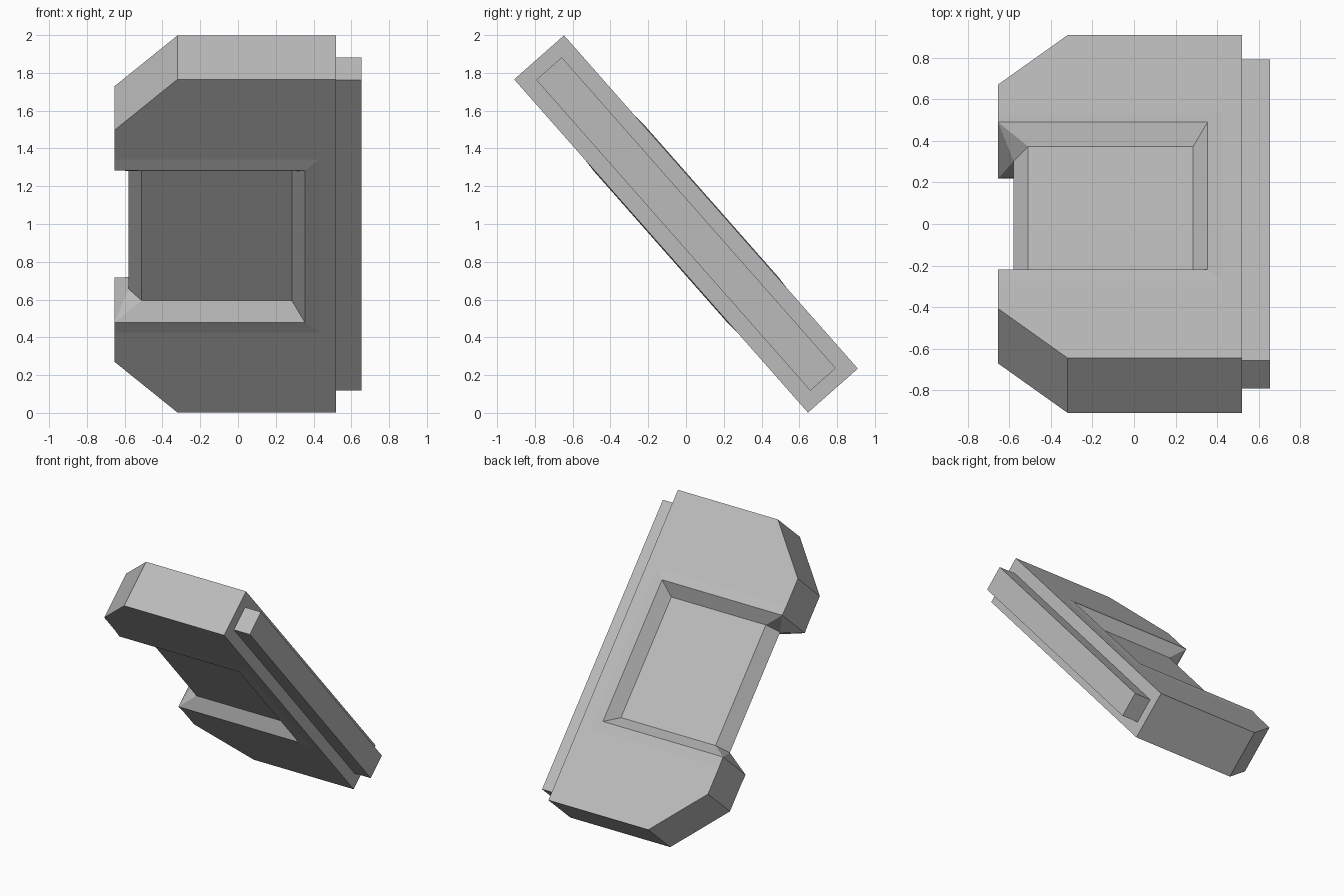
import bpy, bmesh, math

if "Cube" in bpy.data.objects:
    bpy.data.objects.remove(bpy.data.objects["Cube"])

TILT = math.radians(131.4)   # the whole model leans back
T = 0.176                    # half thickness of the slab

grey = bpy.data.materials.new("plain_grey")
grey.diffuse_color = (0.5, 0.5, 0.5, 1)
grey.use_nodes = True
grey.node_tree.nodes["Principled BSDF"].inputs["Base Color"].default_value = grey.diffuse_color


def place(ob):
    ob.location = (0, 0, 1)
    ob.rotation_euler = (TILT, 0, 0)
    ob.data.materials.append(grey)
    bpy.context.collection.objects.link(ob)


# Slab: one quarter (local y = length, z = thickness), mirrored both ways
points = {
    # outline on the broad face, with the cut corner
    "A": (-.655, .816, T), "B": (-.32, 1.176, T), "C": (.52, 1.176, T), "D": (.52, 0, T),
    # slightly raised rim around the recess
    "E": (-.655, .61, T), "F": (.43, .61, T), "G": (.43, 0, T),
    "H": (-.655, .537, T + .005), "I": (.355, .537, T + .005), "J": (.355, 0, T + .005),
    # recess floor and the ridge of its open edge
    "K": (-.51, .457, .095), "L": (.285, .457, .095), "M": (.285, 0, .095), "N": (-.51, 0, .095),
    "P": (-.58, .457, 0), "Q": (-.58, 0, 0),
}
for k in "ABCDEH":           # lower-case: same point on the mid plane
    points[k.lower()] = points[k][:2] + (0,)

faces = ["ABCFE", "CDGF", "EFIH", "FGJI",          # broad face and rim
         "HILK", "IJML", "KLMN", "KNQP",           # recess walls, floor, edge bevel
         "aABb", "bBCc", "cCDd", "eEAa", "hHEe",   # outer sides
         "HKP", "HPh"]                             # faceted notch ends

bm = bmesh.new()
verts = {k: bm.verts.new(co) for k, co in points.items()}
for f in faces:
    bm.faces.new([verts[k] for k in f])
for axis in ((1, -1, 1), (1, 1, -1)):
    copy = bmesh.ops.duplicate(bm, geom=bm.verts[:] + bm.edges[:] + bm.faces[:])["geom"]
    bmesh.ops.scale(bm, vec=axis, verts=[g for g in copy if isinstance(g, bmesh.types.BMVert)])
    bmesh.ops.remove_doubles(bm, verts=bm.verts[:], dist=0.0005)
bmesh.ops.recalc_face_normals(bm, faces=bm.faces[:])
mesh = bpy.data.meshes.new("slab")
bm.to_mesh(mesh)
bm.free()
place(bpy.data.objects.new("slab", mesh))

# Narrow bar along the straight side
bm = bmesh.new()
bmesh.ops.create_cube(bm, size=1)
bmesh.ops.scale(bm, vec=(.135, 2.194, .18), verts=bm.verts[:])
bmesh.ops.translate(bm, vec=(.5875, 0, 0), verts=bm.verts[:])
mesh = bpy.data.meshes.new("side_bar")
bm.to_mesh(mesh)
bm.free()
place(bpy.data.objects.new("side_bar", mesh))
